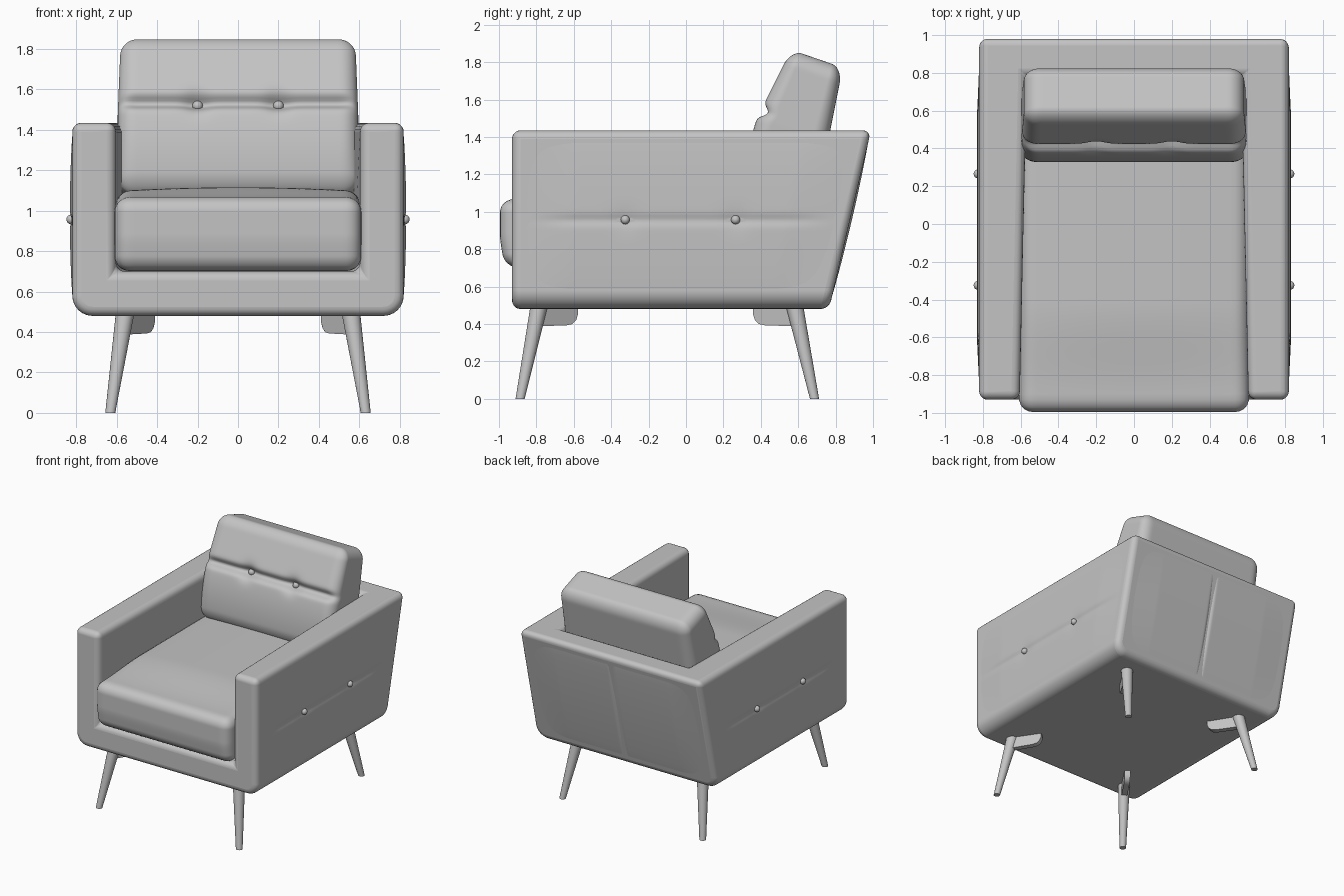
import bpy, bmesh, math
from mathutils import Vector, Matrix

if "Cube" in bpy.data.objects:
    bpy.data.objects.remove(bpy.data.objects["Cube"])

grey = bpy.data.materials.new("plain grey")
grey.diffuse_color = (0.55, 0.55, 0.55, 1)
grey.use_nodes = True
grey.node_tree.nodes["Principled BSDF"].inputs["Base Color"].default_value = grey.diffuse_color


def finish(name, bm, angle=40):
    bmesh.ops.recalc_face_normals(bm, faces=bm.faces[:])
    me = bpy.data.meshes.new(name)
    bm.to_mesh(me)
    bm.free()
    me.materials.append(grey)
    ob = bpy.data.objects.new(name, me)
    bpy.context.collection.objects.link(ob)
    bpy.ops.object.select_all(action='DESELECT')
    ob.select_set(True)
    bpy.context.view_layer.objects.active = ob
    bpy.ops.object.shade_smooth_by_angle(angle=math.radians(angle))
    return ob


def smooth(a, b, v):
    t = min(1, max(0, (v - a) / (b - a)))
    return t * t * (3 - 2 * t)


def bump(d, width):
    return math.exp(-(d / width) ** 2)


def cushion(name, half, r, deform, matrix, cuts=48):
    """Rounded box whose points are then pushed by deform()."""
    bm = bmesh.new()
    bmesh.ops.create_cube(bm, size=2)
    bmesh.ops.subdivide_edges(bm, edges=bm.edges[:], cuts=cuts, use_grid_fill=True)
    for v in bm.verts:
        p = Vector([c * h for c, h in zip(v.co, half)])
        q = Vector([max(r - h, min(h - r, c)) for c, h in zip(p, half)])
        v.co = matrix @ deform(q + (p - q).normalized() * r)
    return finish(name, bm, 60)


def panel(name, nu, nv, point):
    """Upholstery sheet given by point(u, v)."""
    bm = bmesh.new()
    g = [[bm.verts.new(point(i / nu, j / nv)) for j in range(nv + 1)] for i in range(nu + 1)]
    for i in range(nu):
        for j in range(nv):
            bm.faces.new((g[i][j], g[i + 1][j], g[i + 1][j + 1], g[i][j + 1]))
    return finish(name, bm, 60)


def ball(name, pos, r):
    bm = bmesh.new()
    bmesh.ops.create_uvsphere(bm, u_segments=20, v_segments=12, radius=r,
                              matrix=Matrix.Translation(pos))
    return finish(name, bm, 60)


# Frame: U-shaped front outline drawn back to a sloping rear wall
BOT, TOP, FRONT, W = 0.48, 1.435, -0.93, 0.82


def rear_y(z):
    return 0.765 + (z - BOT) * 0.235


R = 0.10
arc = [(W - R + R * math.sin(a), BOT + R - R * math.cos(a))
       for a in [math.radians(15 * i) for i in range(7)]]
outer = [(-W, TOP)] + [(-x, z) for x, z in reversed(arc)] + arc + [(W, TOP)]
inner = [(0.605, TOP), (0.605, 0.70), (-0.605, 0.70), (-0.605, TOP)]
bm = bmesh.new()
of = [bm.verts.new((x, FRONT, z)) for x, z in outer]
ob_ = [bm.verts.new((x, rear_y(z), z)) for x, z in outer]
inf = [bm.verts.new((x, FRONT, z)) for x, z in inner]
inb = [bm.verts.new((x * 0.94, rear_y(z) - 0.21, z)) for x, z in inner]
bm.faces.new(of + inf)
bm.faces.new(ob_)
bm.faces.new(inb)
for a, b in ((of, ob_), (inf, inb)):
    for i in range(len(a) - 1):
        bm.faces.new((a[i], a[i + 1], b[i + 1], b[i]))
bm.faces.new((of[0], inf[3], inb[3], inb[0], inf[0], of[-1], ob_[-1], ob_[0]))
frame = finish("frame", bm)
bev = frame.modifiers.new("round edges", 'BEVEL')
bev.width, bev.segments, bev.limit_method = 0.045, 5, 'ANGLE'
bev.angle_limit = math.radians(35)
frame.modifiers.new("even shading", 'WEIGHTED_NORMAL').keep_sharp = True

# Padded outer sides with a tufted crease and two buttons each
BUTTON_Y = (-0.325, 0.265)
for s, side in ((1, "right"), (-1, "left")):
    def side_point(u, v):
        z = BOT + 0.09 + v * (TOP - BOT - 0.14)
        y = FRONT + 0.04 + u * (rear_y(z) - FRONT - 0.08)
        puff = min(1, 6 * u, 6 * (1 - u)) * math.sin(math.pi * v) ** 0.7
        x = W - 0.002 + 0.014 * puff
        x -= 0.009 * bump(z - 0.955, 0.025) * smooth(0, 0.2, u) * smooth(1, 0.8, u)
        x -= sum(0.006 * bump(math.hypot(y - b, z - 0.955), 0.07) for b in BUTTON_Y)
        return (s * x, y, z)
    panel(side + "_side_padding", 70, 60, side_point)
    for b in BUTTON_Y:
        ball(side + "_side_button", (s * 0.825, b, 0.957), 0.024)


# Rear padding with a centre seam
def rear_point(u, v):
    z = BOT + 0.05 + v * (TOP - BOT - 0.10)
    x = -0.77 + 1.54 * u
    puff = min(1, 6 * u, 6 * (1 - u)) * math.sin(math.pi * v) ** 0.7
    return (x, rear_y(z) - 0.002 + 0.012 * puff - 0.014 * bump(x, 0.014), z)


panel("rear_padding", 140, 24, rear_point)


# Seat cushion, crowned toward the rear
def seat_shape(p):
    t = smooth(-0.72, -0.2, p.y)
    if p.z > 0:
        p.z *= 1 + 0.26 * t * (1 - 0.4 * (p.x / 0.61) ** 2)
    else:
        p.y += 0.02 * smooth(0, -0.18, p.z) * smooth(-0.5, -0.75, p.y)
    return p


cushion("seat_cushion", (0.61, 0.78, 0.183), 0.075, seat_shape,
        Matrix.Translation((0, -0.215, 0.885)))

# Leaning back cushion with a crease pulled in by two buttons
lean = Matrix.Translation((0, 0.57, 1.44)) @ Matrix.Rotation(math.radians(-19), 4, 'X')
CZ = 0.04


def back_shape(p):
    t = p.z / 0.40
    p.y *= 1 - 0.27 * t if t > 0 else 1 - 0.42 * t * t
    p.x *= 1 - 0.025 * max(0, t)
    if p.y < 0:
        front = smooth(0, -0.12, p.y)
        edge = smooth(0.6, 0.5, abs(p.x))
        p.y += front * (0.015 + 0.03 * edge) * bump(p.z - CZ, 0.03)
        for b in (-0.2, 0.2):
            p.y += front * 0.03 * bump(math.hypot(p.x - b, p.z - CZ), 0.06)
    return p


cushion("back_cushion", (0.595, 0.20, 0.40), 0.085, back_shape, lean, 64)
for b in (-0.2, 0.2):
    ball("back_button", lean @ Vector((b, -0.125, CZ)), 0.026)

# Splayed tapered legs with diagonal brackets under the frame
for s in (1, -1):
    for place, top_y, foot_y, tip_y in (("front", -0.785, -0.887, -0.59),
                                        ("rear", 0.58, 0.687, 0.37)):
        top, foot = Vector((s * 0.558, top_y, 0.50)), Vector((s * 0.632, foot_y, 0.0))
        axis = top - foot
        bm = bmesh.new()
        bmesh.ops.create_cone(bm, cap_ends=True, segments=24, radius1=0.025, radius2=0.046,
                              depth=axis.length,
                              matrix=Matrix.Translation((top + foot) / 2)
                              @ axis.to_track_quat('Z', 'Y').to_matrix().to_4x4())
        for v in bm.verts:
            if v.co.z < 0.1:
                v.co.z = 0
        finish(place + "_leg", bm)
        start = Vector((s * 0.56, top_y, 0))
        run = Vector((s * 0.43, tip_y, 0)) - start
        across = run.normalized().cross(Vector((0, 0, 1))) * 0.022
        outline = [(0, 0.49), (1, 0.49), (1, 0.45), (0.95, 0.42), (0.85, 0.40),
                   (0.7, 0.393), (0, 0.388)]
        bm = bmesh.new()
        f = bm.faces.new([bm.verts.new(start + run * t + Vector((0, 0, z)) - across)
                          for t, z in outline])
        ext = bmesh.ops.extrude_face_region(bm, geom=[f])["geom"]
        bmesh.ops.translate(bm, vec=across * 2,
                            verts=[e for e in ext if isinstance(e, bmesh.types.BMVert)])
        finish(place + "_leg_bracket", bm)
